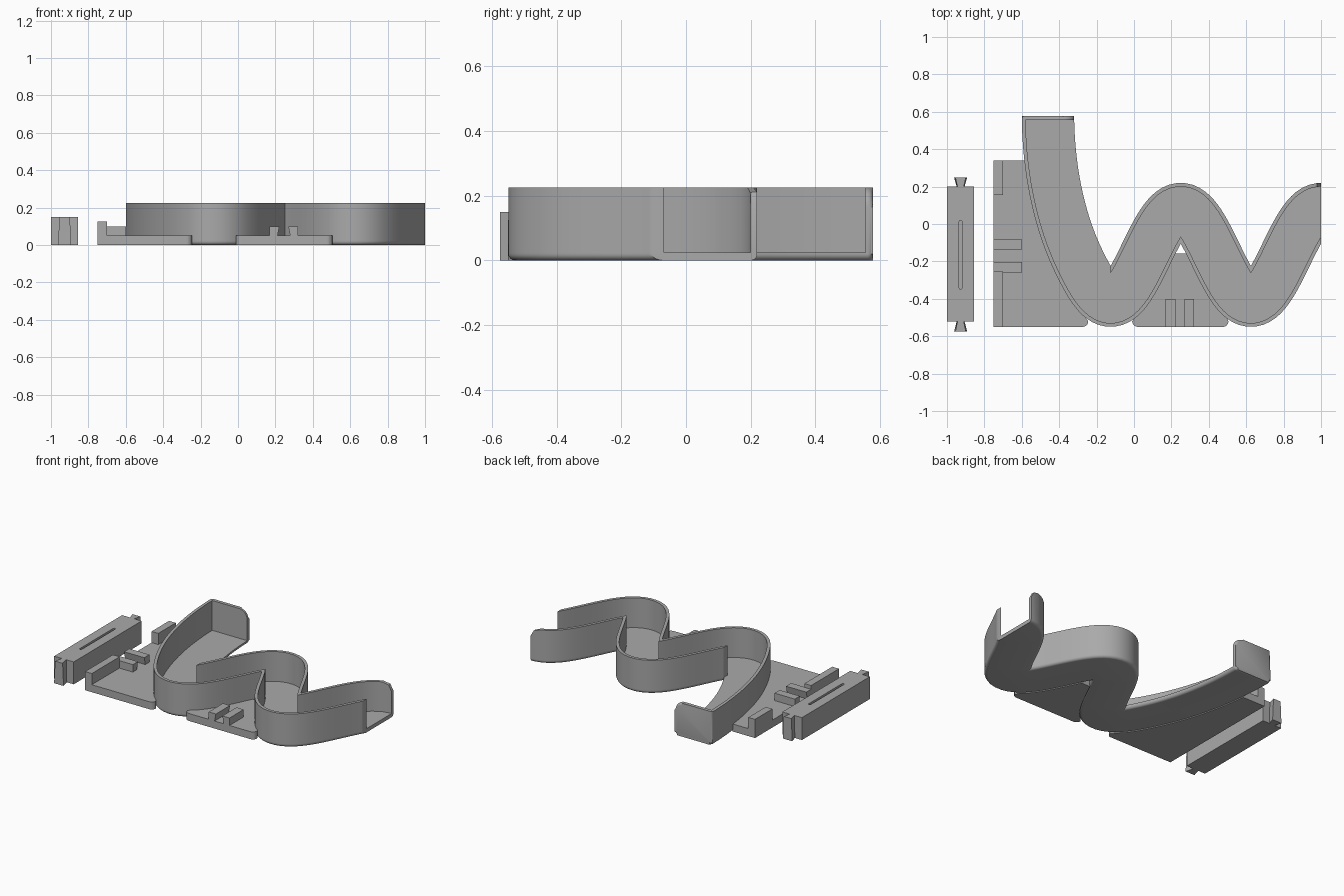
import bpy, bmesh, math
from mathutils import Vector

if "Cube" in bpy.data.objects:
    bpy.data.objects.remove(bpy.data.objects["Cube"])

grey = bpy.data.materials.new("plain_grey")
grey.use_nodes = True
colour = (0.4, 0.4, 0.4, 1)
grey.diffuse_color = colour
grey.node_tree.nodes["Principled BSDF"].inputs["Base Color"].default_value = colour

HALF, WALL, RIM, FLOOR, FILLET = 0.14, 0.02, 0.225, 0.025, 0.02
MID, AMP, PERIOD = -0.165, 0.245, 0.75
CORNER = 0.06
AXES = (-0.125, 0.25, 0.625, 1.0)


def finish(name, bm, smooth=False):
    bmesh.ops.remove_doubles(bm, verts=bm.verts, dist=0.0002)
    bmesh.ops.recalc_face_normals(bm, faces=bm.faces)
    mesh = bpy.data.meshes.new(name)
    bm.to_mesh(mesh)
    bm.free()
    mesh.materials.append(grey)
    obj = bpy.data.objects.new(name, mesh)
    bpy.context.collection.objects.link(obj)
    bpy.ops.object.select_all(action='DESELECT')
    obj.select_set(True)
    bpy.context.view_layer.objects.active = obj
    if smooth:
        bpy.ops.object.shade_smooth_by_angle(angle=math.radians(35))
    return obj


def prism_mesh(pts, lo, hi, axis='z'):
    """Extrude a flat outline along one axis."""
    def place(p, h):
        return {'x': (h, p[0], p[1]), 'y': (p[0], h, p[1]), 'z': (p[0], p[1], h)}[axis]
    bm = bmesh.new()
    a = [bm.verts.new(place(p, lo)) for p in pts]
    b = [bm.verts.new(place(p, hi)) for p in pts]
    bm.faces.new(a)
    bm.faces.new(b)
    for i in range(len(a)):
        j = (i + 1) % len(a)
        bm.faces.new((a[i], a[j], b[j], b[i]))
    return bm


def prism(name, pts, lo, hi, axis='z'):
    return finish(name, prism_mesh(pts, lo, hi, axis))


def box(name, x0, x1, y0, y1, z0, z1):
    return prism(name, [(x0, y0), (x1, y0), (x1, y1), (x0, y1)], z0, z1)


def arc(cx, cy, r, start, end, n=6):
    return [(cx + r * math.cos(math.radians(start + (end - start) * i / n)),
             cy + r * math.sin(math.radians(start + (end - start) * i / n)))
            for i in range(n + 1)]


# Centre line: a curved arm running into a cosine wave; (point, normal, low x, high x)
stations = []


def station(p, t, lo, hi):
    t = t.normalized()
    stations.append((p, Vector((-t.y, t.x)), lo, hi))


def wave(x, lo, hi):
    k = 2 * math.pi / PERIOD
    a = k * (x - AXES[1])
    station(Vector((x, MID + AMP * math.cos(a))),
            Vector((1, -AMP * k * math.sin(a))), lo, hi)


A, B, C, D = (Vector(p) for p in ((-0.46, 0.56), (-0.455, 0.28), (-0.40, 0.02), (-0.3, -0.19)))
for i in range(20):
    u = i / 20
    v = 1 - u
    station(A * v**3 + B * 3 * v * v * u + C * 3 * v * u * u + D * u**3,
            (B - A) * v * v + (C - B) * 2 * u * v + (D - C) * u * u, -9, AXES[0])
for i in range(14):
    wave(-0.3 + (AXES[0] + 0.3) * (i + 0.5) / 14, -9, AXES[0])
wave_start = len(stations)
for lo, hi in zip(AXES, AXES[1:]):
    for i in range(28):
        wave(lo + (hi - lo) * (i + 0.5) / 28, lo, hi)
wave(AXES[-1] - 0.0001, AXES[-2], AXES[-1])


def offset_line(off):
    """Offset the centre line, mitring it where neighbouring bends meet."""
    raw = [p + n * off for p, n, lo, hi in stations]
    out = []
    for i, (p, n, lo, hi) in enumerate(stations):
        q = raw[i]
        if lo <= q.x <= hi:
            out.append(q)
            continue
        limit, step = (hi, -1) if q.x > hi else (lo, 1)
        j = i
        while (raw[j].x - limit) * step < 0:
            j += step
        a, b = raw[j], raw[j - step]
        out.append(a.lerp(b, (limit - a.x) / (b.x - a.x)))
    return out


def loft(name, section, first=0, top=None):
    """Sweep an (offset, height) section along the stations."""
    lines = [offset_line(o) for o, z in section]
    bm = bmesh.new()
    rings = []
    for i in range(first, len(stations)):
        ring = []
        for line, (o, z) in zip(lines, section):
            if top and z == RIM:
                z = top(line[i].x)
            ring.append(bm.verts.new((line[i].x, line[i].y, z)))
        rings.append(ring)
    n = len(section)
    for a, b in zip(rings, rings[1:]):
        for k in range(n):
            m = (k + 1) % n
            bm.faces.new((a[k], a[m], b[m], b[k]))
    bm.faces.new(rings[0])
    bm.faces.new(rings[-1])
    return finish(name, bm, True)


def end_height(x):
    d = min(max(x - (1 - CORNER), 0), CORNER)
    return RIM - CORNER + math.sqrt(CORNER**2 - d * d)


# Wavy tray: floor with rounded underside, and its two side walls
right_round = arc(HALF - FILLET, FILLET, FILLET, -90, 0)
left_round = arc(-HALF + FILLET, FILLET, FILLET, 180, 270)
loft("tray_floor", [(-HALF, FLOOR)] + left_round + right_round + [(HALF, FLOOR)])
inner = HALF - WALL
loft("front_wall", [(-HALF, FILLET), (-HALF, RIM), (-inner, RIM), (-inner, FILLET)])
loft("back_wall", [(HALF, FILLET), (HALF, RIM), (inner, RIM), (inner, FILLET)],
     wave_start, end_height)

# End wall of the arm, with a rounded free corner and softened outer edge
left, right = A.x - HALF, A.x + HALF
outline = (arc(left + FILLET, FILLET, FILLET, 180, 270)
           + arc(right - FILLET, FILLET, FILLET, -90, 0)
           + arc(right - CORNER, RIM - CORNER, CORNER, 0, 90) + [(left, RIM)])
bm = prism_mesh(outline, 0.555, 0.578, 'y')
rim_edges = [e for e in bm.edges if all(v.co.y > 0.57 for v in e.verts)
             and not all(v.co.z > RIM - 0.001 for v in e.verts)]
bmesh.ops.bevel(bm, geom=rim_edges, offset=0.016, segments=4, profile=0.5, affect='EDGES')
finish("arm_end_wall", bm, True)

# Base plates that follow the tray edge
PLATE, FRONT = 0.05, -0.55
edge = offset_line(-HALF + 0.005)
side = [(p.x, p.y) for p in edge if p.x < -0.25 and p.y < 0.34]
prism("side_plate", [(-0.75, FRONT), (-0.75, 0.34), (-0.588, 0.34)] + side
      + arc(-0.275, FRONT + 0.03, 0.03, 0, -90), 0, PLATE)
nook = [(p.x, p.y) for p in edge if -0.01 < p.x < 0.505 and p.y < -0.14]
prism("front_plate", nook + arc(0.475, FRONT + 0.03, 0.03, 0, -90)
      + arc(0.02, FRONT + 0.03, 0.03, 270, 180), 0, PLATE)

# Raised stops along the side plate
box("front_stop", -0.75, -0.70, FRONT, -0.255, 0.04, 0.125)
box("back_stop", -0.75, -0.70, 0.155, 0.34, 0.04, 0.125)


# Pairs of rails with undercut inner faces
def rails(name, centre, reach, lo, hi, axis, gap_top, gap_low):
    for label, s in (("first", -1), ("second", 1)):
        pts = [(centre + s * reach, 0.04), (centre + s * gap_low, 0.04),
               (centre + s * gap_top, 0.10), (centre + s * reach, 0.10)]
        prism(f"{name}_{label}_rail", pts, lo, hi, axis)


rails("front", 0.245, 0.077, FRONT, -0.40, 'y', 0.024, 0.036)
rails("side", -0.17, 0.088, -0.75, -0.60, 'x', 0.034, 0.046)

# Loose connector bar with a shallow slot
BAR_X, BAR_TOP = -0.927, 0.15
bar = box("connector_bar", -1.0, -0.855, -0.52, 0.20, 0, BAR_TOP)
slot = prism("slot_cutter", arc(BAR_X, 0.012, 0.008, 0, 180)
             + arc(BAR_X, -0.34, 0.008, 180, 360), 0.10, 0.2)
slot.hide_render = True
cut = bar.modifiers.new("slot", 'BOOLEAN')
cut.operation = 'DIFFERENCE'
cut.solver = 'EXACT'
cut.object = slot
bpy.context.view_layer.objects.active = bar
bpy.ops.object.modifier_apply(modifier=cut.name)
bpy.data.objects.remove(slot)

# Flared tongues on both ends of the bar
for label, root, tip in (("back", 0.19, 0.248), ("front", -0.51, -0.575)):
    bm = prism_mesh([(BAR_X - 0.018, root), (BAR_X + 0.018, root),
                     (BAR_X + 0.035, tip), (BAR_X - 0.035, tip)], 0, BAR_TOP)
    for v in bm.verts:
        if v.co.z > 0.1:
            v.co.x = BAR_X + (v.co.x - BAR_X) * 0.8
    finish(f"{label}_tongue", bm)
